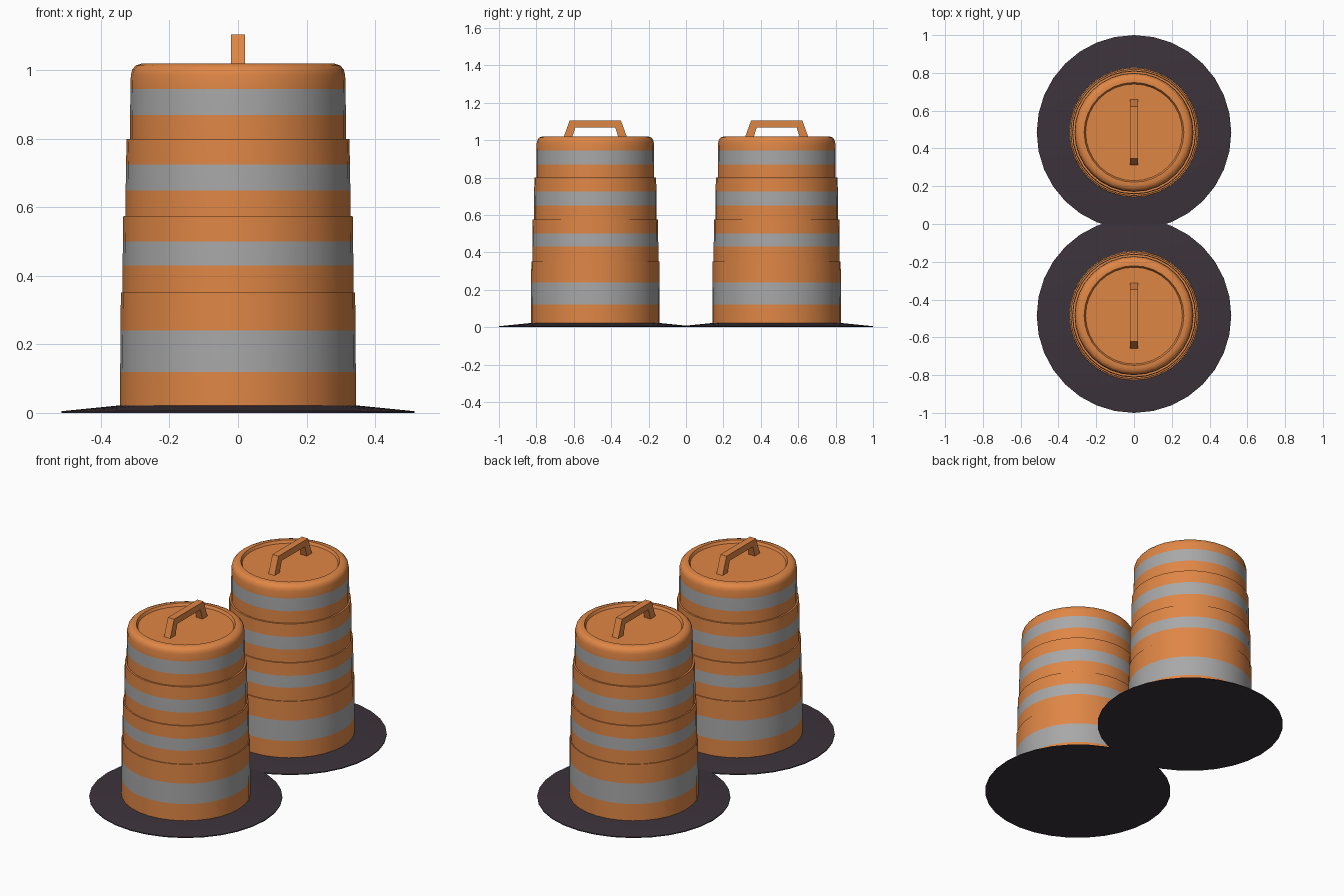
import bpy, bmesh, math

if "Cube" in bpy.data.objects:
    bpy.data.objects.remove(bpy.data.objects["Cube"])

SEG = 32


def make_mat(name, rgb):
    m = bpy.data.materials.new(name)
    m.diffuse_color = (*rgb, 1)
    m.use_nodes = True
    m.node_tree.nodes["Principled BSDF"].inputs["Base Color"].default_value = m.diffuse_color
    return m


ORANGE = make_mat("orange plastic", (0.74, 0.24, 0.06))
GREY = make_mat("reflective grey", (0.39, 0.39, 0.39))
RUBBER = make_mat("dark rubber", (0.045, 0.033, 0.043))
STRIPES = [(0.12, 0.24), (0.43, 0.50), (0.65, 0.725), (0.87, 0.945)]


def finish(bm, name, y, mats, smooth=True):
    bmesh.ops.recalc_face_normals(bm, faces=bm.faces[:])
    me = bpy.data.meshes.new(name)
    bm.to_mesh(me)
    bm.free()
    for m in mats:
        me.materials.append(m)
    ob = bpy.data.objects.new(name, me)
    ob.location.y = y
    bpy.context.collection.objects.link(ob)
    if smooth:
        bpy.ops.object.select_all(action='DESELECT')
        ob.select_set(True)
        bpy.context.view_layer.objects.active = ob
        bpy.ops.object.shade_smooth_by_angle(angle=math.radians(35))
    return ob


def lathe(profile):
    """Closed solid of revolution from (radius, z) points, bottom to top."""
    bm = bmesh.new()
    rings = []
    for r, z in profile:
        rings.append([bm.verts.new((r * math.cos(2 * math.pi * i / SEG),
                                    r * math.sin(2 * math.pi * i / SEG), z))
                      for i in range(SEG)])
    for a, b in zip(rings, rings[1:]):
        for i in range(SEG):
            j = (i + 1) % SEG
            bm.faces.new((a[i], a[j], b[j], b[i]))
    bm.faces.new(rings[0][::-1])
    bm.faces.new(rings[-1])
    return bm


# Stepped drum wall, rounded shoulder and shallow recessed lid
drum_profile = [
    (0.344, 0.015), (0.344, 0.12), (0.343, 0.24), (0.342, 0.352), (0.337, 0.352),
    (0.337, 0.43), (0.336, 0.50), (0.335, 0.575), (0.328, 0.575),
    (0.328, 0.65), (0.327, 0.725), (0.325, 0.80), (0.315, 0.80),
    (0.315, 0.87), (0.314, 0.945), (0.313, 0.985), (0.309, 1.002),
    (0.299, 1.014), (0.282, 1.02), (0.264, 1.02), (0.256, 1.005)]

# Carry handle outline in (y, z)
handle_profile = [(-0.175, 1.0), (-0.137, 1.105), (0.137, 1.105), (0.175, 1.0),
                  (0.128, 1.0), (0.107, 1.067), (-0.107, 1.067), (-0.128, 1.0)]

for side, y in (("front", -0.485), ("back", 0.485)):
    # Rubber base
    bm = lathe([(0.515, 0.0), (0.515, 0.005), (0.345, 0.022)])
    finish(bm, side + "_base", y, [RUBBER])

    # Drum with stripes coloured by height
    bm = lathe(drum_profile)
    for f in bm.faces:
        z = f.calc_center_median().z
        if len(f.verts) == 4 and any(lo < z < hi for lo, hi in STRIPES):
            f.material_index = 1
    finish(bm, side + "_drum", y, [ORANGE, GREY])

    # Handle
    bm = bmesh.new()
    face = bm.faces.new([bm.verts.new((-0.02, py, pz)) for py, pz in handle_profile])
    ext = bmesh.ops.extrude_face_region(bm, geom=[face], use_keep_orig=True)
    for v in ext["geom"]:
        if isinstance(v, bmesh.types.BMVert):
            v.co.x = 0.02
    finish(bm, side + "_handle", y, [ORANGE], smooth=False)
